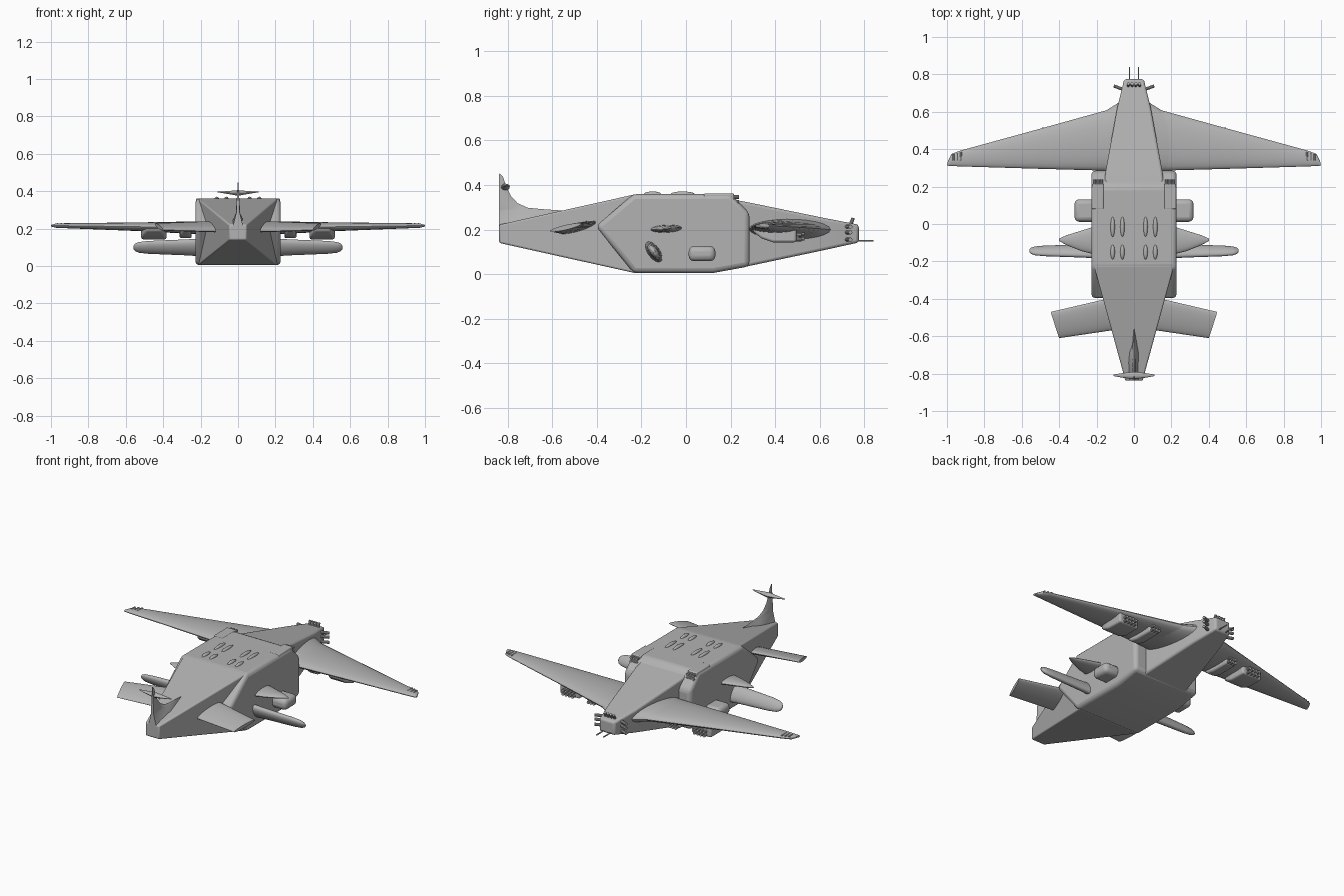
import bpy, bmesh, math
from mathutils import Vector, Matrix

if "Cube" in bpy.data.objects:
    bpy.data.objects.remove(bpy.data.objects["Cube"])

grey = bpy.data.materials.new("hull_grey")
grey.diffuse_color = (0.45, 0.45, 0.45, 1)
grey.use_nodes = True
grey.node_tree.nodes["Principled BSDF"].inputs["Base Color"].default_value = grey.diffuse_color


def finish(name, bm, mirror=False, bevel=0, angle=35, segs=3):
    bmesh.ops.recalc_face_normals(bm, faces=bm.faces[:])
    me = bpy.data.meshes.new(name)
    bm.to_mesh(me)
    bm.free()
    me.materials.append(grey)
    ob = bpy.data.objects.new(name, me)
    bpy.context.collection.objects.link(ob)
    if bevel:
        b = ob.modifiers.new("bevel", 'BEVEL')
        b.width, b.segments, b.limit_method = bevel, segs, 'ANGLE'
        b.angle_limit = math.radians(25)
    if mirror:
        ob.modifiers.new("mirror", 'MIRROR').use_mirror_merge = False
    bpy.context.view_layer.objects.active = ob
    ob.select_set(True)
    bpy.ops.object.shade_smooth_by_angle(angle=math.radians(angle))
    ob.select_set(False)
    return ob


def loft(name, rings, **kw):
    """Skin a list of point rings and cap both ends."""
    bm = bmesh.new()
    vs = [[bm.verts.new(p) for p in r] for r in rings]
    n = len(rings[0])
    for a, b in zip(vs, vs[1:]):
        for i in range(n):
            j = (i + 1) % n
            bm.faces.new((a[i], a[j], b[j], b[i]))
    bm.faces.new(vs[0])
    bm.faces.new(vs[-1])
    return finish(name, bm, **kw)


def foil(a, b, th, n=24):
    """Lens section between trailing point a and leading point b."""
    a, b = Vector(a), Vector(b)
    up = (b - a).cross(Vector((1, 0, 0))).normalized() * th / 2
    return [(a + b) / 2 + (b - a) / 2 * math.cos(t) + up * math.sin(t)
            for t in (2 * math.pi * i / n for i in range(n))]


def rect(y, hw, z0, z1):
    return [(-hw, y, z0), (hw, y, z0), (hw, y, z1), (-hw, y, z1)]


def add_box(bm, x, y, z):
    m = Matrix.Translation(((x[0]+x[1])/2, (y[0]+y[1])/2, (z[0]+z[1])/2))
    s = Matrix.Diagonal((x[1]-x[0], y[1]-y[0], z[1]-z[0], 1))
    bmesh.ops.create_cube(bm, size=1, matrix=m @ s)


def add_rod(bm, p, q, r, n=10):
    p, q = Vector(p), Vector(q)
    rot = (q - p).to_track_quat('Z', 'Y').to_matrix().to_4x4()
    bmesh.ops.create_cone(bm, cap_ends=True, segments=n, radius1=r, radius2=r,
                          depth=(q - p).length, matrix=Matrix.Translation((p + q) / 2) @ rot)


# Central hull: side profile extruded across x
prof = [(-.405, .215), (-.235, .005), (.12, .005), (.285, .035), (.285, .275), (.2, .36), (-.235, .36)]
loft("main_hull", [[(x, y, z) for y, z in prof] for x in (-.228, .228)], bevel=.022)

# Tapered tail and nose
loft("tail_cone", [rect(-.838, .046, .14, .222), rect(-.22, .215, .003, .36)], bevel=.008)
loft("nose_cone", [rect(.12, .17, .005, .352), rect(.28, .152, .036, .322),
                   rect(.62, .09, .108, .252), rect(.775, .052, .142, .222)], bevel=.012)

# Main wings
loft("main_wing", [foil((.04, .28, .2), (.04, .65, .2), .085),
                   foil((.14, .285, .203), (.14, .61, .203), .075),
                   foil((.5, .295, .21), (.5, .51, .21), .048),
                   foil((.93, .308, .216), (.93, .392, .216), .026),
                   foil((.975, .31, .216), (.975, .375, .216), .022),
                   foil((1.0, .312, .216), (.995, .335, .216), .01)], mirror=True)

# Wing root fairing
loft("wing_root", [foil((.08, .27, .2), (.08, .65, .2), .1),
                   foil((.16, .285, .203), (.16, .6, .203), .08),
                   foil((.26, .3, .205), (.26, .55, .205), .05)], mirror=True)

# Rear wings
loft("rear_wing", [foil((.06, -.56, .185), (.08, -.385, .236), .04),
                   foil((.40, -.61, .193), (.445, -.47, .226), .022)], mirror=True)

# Long lower stabilisers with rounded tips
fins = []
for x, s in ((.2, 1), (.27, .9), (.48, .72), (.53, .6), (.55, .42), (.56, .15)):
    fins.append(foil((x, -.142 - .035 * s, .1 + .045 * s), (x, -.142 + .03 * s, .1 - .045 * s), .055 * s))
loft("lower_stabiliser", fins, mirror=True, angle=50)

# Pointed mid winglets
loft("mid_winglet", [foil((.2, -.165, .2), (.2, -.01, .207), .036),
                     foil((.28, -.145, .201), (.28, -.035, .207), .03),
                     foil((.36, -.113, .203), (.36, -.06, .206), .02),
                     foil((.402, -.09, .204), (.402, -.078, .204), .006)], mirror=True)

# Rounded stub pods on the hull sides
bm = bmesh.new()
add_box(bm, (.2, .318), (.012, .132), (.058, .126))
ob = finish("side_pod", bm, mirror=True, bevel=.025)

# Tail fin: curved side profile, thin at the top and front
edge = [(-.835, .452), (-.82, .435), (-.805, .39), (-.785, .35), (-.755, .318), (-.71, .298), (-.65, .292), (-.55, .285)]
rings = []
for y, z in edge:
    hw = .003 + .028 * min(1, (.452 - z) / .15)
    rings.append([(0, y, z), (hw * .35, (y - .838) / 2, z - .001),
                  (hw * .3, -.838, z - .002), (-hw * .3, -.838, z - .002), (-hw * .35, (y - .838) / 2, z - .001)])
rings.append([(0, -.52, .22), (.04, -.68, .22), (.03, -.838, .2), (-.03, -.838, .2), (-.04, -.68, .22)])
loft("tail_fin", rings, angle=50)
loft("tail_plane", [foil((0, -.83, .39), (0, -.79, .392), .03, 12),
                    foil((.06, -.822, .393), (.06, -.797, .394), .014, 12),
                    foil((.11, -.813, .396), (.11, -.805, .396), .003, 12)], mirror=True)

# Shoulder launchers and underwing launchers, each with a cluster of tubes
bm = bmesh.new()
add_box(bm, (.162, .224), (.08, .215), (.308, .362))
finish("shoulder_launcher", bm, mirror=True, bevel=.006)
for name, x, w, y1, zb in (("inner_wing_pod", .28, .065, .51, .15), ("outer_wing_pod", .45, .135, .495, .143)):
    rs = []
    for y, zz, k in ((.3, .19, .6), (.34, .16, .9), (.39, zb, 1), (y1, zb, 1)):
        h = w / 2 * k
        rs.append([(x - h, y, zz), (x + h, y, zz), (x + h, y, .21), (x - h, y, .21)])
    loft(name, rs, mirror=True, bevel=.012)

bm = bmesh.new()
for cx, cz, y, cols, dx in ((.193, .335, .215, 3, .019), (.28, .17, .51, 3, .019), (.45, .166, .495, 4, .022)):
    for i in range(cols):
        for dz in (-.011, .011):
            x = cx + (i - (cols - 1) / 2) * dx
            add_rod(bm, (x, y - .01, cz + dz), (x, y + .022, cz + dz), .0085)
finish("launcher_tubes", bm, mirror=True)

# Nose guns: long barrels, side guns and small top guns
bm = bmesh.new()
add_rod(bm, (.024, .74, .15), (.024, .84, .15), .004)
for z in (.155, .187, .213):
    add_rod(bm, (.045, .715, z), (.108, .738, z), .009)
for x in (.01, .03):
    add_rod(bm, (x, .735, .215), (x, .75, .252), .008)
# Wing tip guns
for x in (.925, .945, .965):
    add_rod(bm, (x, .34, .226), (x, .385 - (x - .925) * .3, .226), .005)
finish("guns", bm, mirror=True)

# Raised roof blisters
bm = bmesh.new()
for x in (.062, .114):
    for y, l in ((-.015, .055), (-.15, .04)):
        m = Matrix.Translation((x, y, .358)) @ Matrix.Diagonal((.012, l, .013, 1))
        bmesh.ops.create_uvsphere(bm, u_segments=16, v_segments=10, radius=1, matrix=m)
finish("roof_blisters", bm, mirror=True, angle=60)
